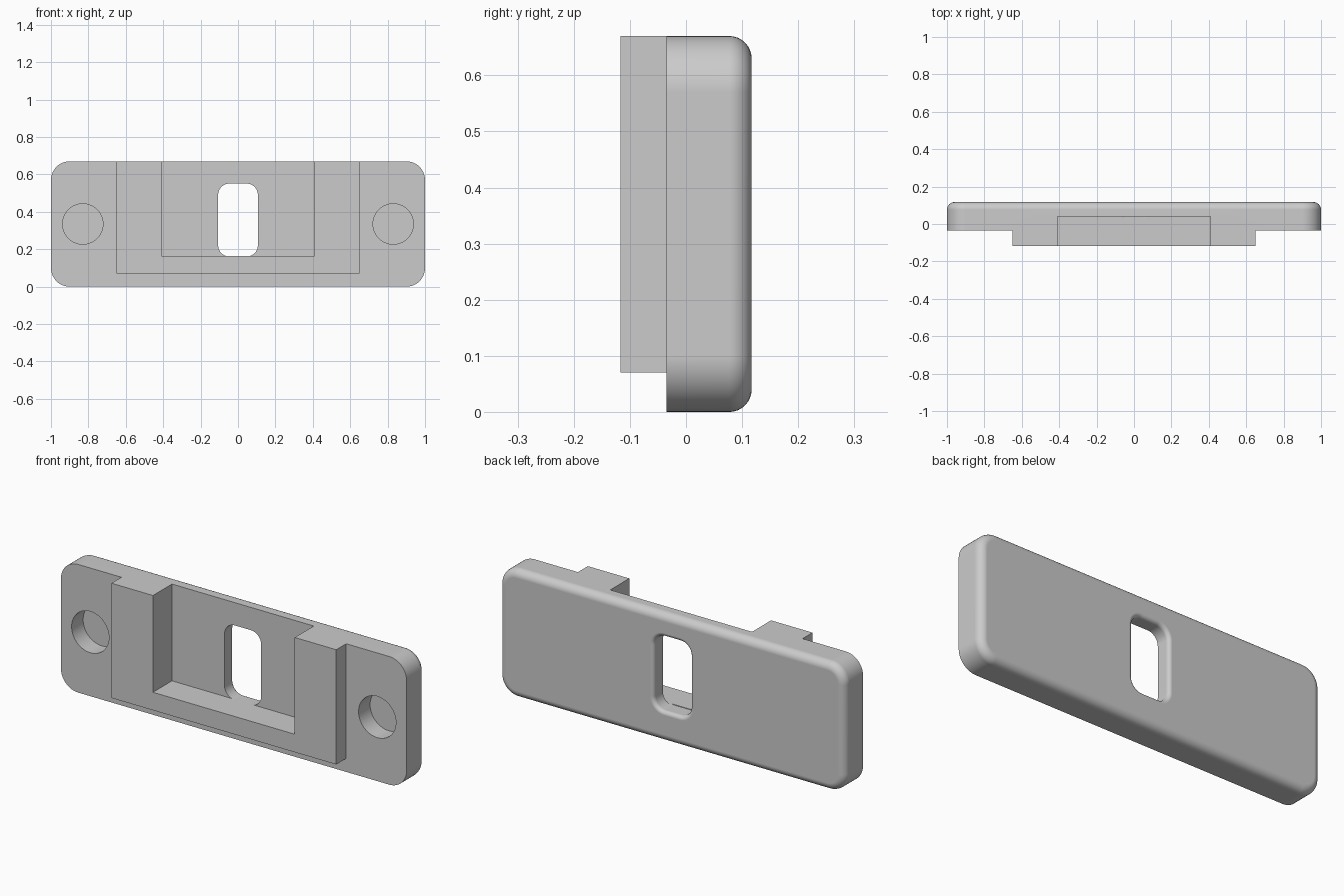
import bpy, bmesh, math

if "Cube" in bpy.data.objects:
    bpy.data.objects.remove(bpy.data.objects["Cube"], do_unlink=True)

HEIGHT = 0.67
BACK = 0.117
FACE = -0.035
FRONT = -0.117

grey = bpy.data.materials.new("light_grey")
grey.use_nodes = True
grey.diffuse_color = (0.6, 0.6, 0.6, 1)
grey.node_tree.nodes["Principled BSDF"].inputs["Base Color"].default_value = (0.6, 0.6, 0.6, 1)


def rounded_rect(hw, hh, radius, steps=12):
    """Outline in x and z; a zero radius gives a plain rectangle."""
    points = []
    for quarter, (sx, sz) in enumerate([(1, 1), (-1, 1), (-1, -1), (1, -1)]):
        count = steps if radius else 0
        for i in range(count + 1):
            a = math.pi / 2 * (quarter + (i / count if count else 0))
            points.append((sx * (hw - radius) + radius * math.cos(a),
                           sz * (hh - radius) + radius * math.sin(a)))
    return points


def loft(name, x, z, hw, hh, radius, rings):
    """Solid through outlines stacked along y; each ring is (y, outward offset)."""
    bm = bmesh.new()
    loops = []
    for y, grow in rings:
        outline = rounded_rect(hw + grow, hh + grow, radius + grow if radius else 0)
        loops.append([bm.verts.new((x + px, y, z + pz)) for px, pz in outline])
    n = len(loops[0])
    for a, b in zip(loops, loops[1:]):
        for i in range(n):
            j = (i + 1) % n
            bm.faces.new((a[i], a[j], b[j], b[i]))
    bm.faces.new(loops[0])
    bm.faces.new(loops[-1])
    bmesh.ops.recalc_face_normals(bm, faces=bm.faces[:])
    mesh = bpy.data.meshes.new(name)
    bm.to_mesh(mesh)
    bm.free()
    mesh.materials.append(grey)
    obj = bpy.data.objects.new(name, mesh)
    bpy.context.collection.objects.link(obj)
    return obj


def fillet(radius, inward, steps=8):
    """Quarter-round rings that end at the back face."""
    rings = []
    for i in range(steps + 1):
        a = math.pi / 2 * i / steps
        shift = radius * (1 - math.cos(a))
        rings.append((BACK - radius + radius * math.sin(a), -shift if inward else shift))
    return rings


def combine(target, tool, operation):
    mod = target.modifiers.new(operation.lower(), "BOOLEAN")
    mod.operation = operation
    mod.solver = "EXACT"
    mod.object = tool
    bpy.context.view_layer.objects.active = target
    bpy.ops.object.modifier_apply(modifier=mod.name)
    bpy.data.objects.remove(tool, do_unlink=True)


# Plate with rounded corners and a rounded back edge
plate = loft("mounting_plate", 0, HEIGHT / 2, 1.0, HEIGHT / 2, 0.1,
             [(FACE, 0)] + fillet(0.04, True))

# Raised block on the front, flush with the top
block = loft("raised_block", 0, (0.07 + HEIGHT) / 2, 0.65, (HEIGHT - 0.07) / 2, 0,
             [(FRONT, 0), (FACE, 0)])
combine(plate, block, "UNION")

# Pocket open to the front and top
pocket = loft("pocket_cutter", 0, 0.164 + 0.4, 0.41, 0.4, 0, [(-0.3, 0), (0.04, 0)])
combine(plate, pocket, "DIFFERENCE")

# Through slot, flared at the back
slot = loft("slot_cutter", 0, 0.356, 0.106, 0.195, 0.06,
            [(0.03, 0)] + fillet(0.02, False) + [(BACK + 0.05, 0.02)])
combine(plate, slot, "DIFFERENCE")

# Blind round recesses at both ends
for side in (-1, 1):
    recess = loft("recess_cutter", side * 0.83, HEIGHT / 2, 0.108, 0.108, 0.108,
                  [(-0.2, 0), (0.06, 0)])
    bm = bmesh.new()
    bm.from_mesh(recess.data)
    bmesh.ops.remove_doubles(bm, verts=bm.verts[:], dist=0.0005)
    bm.to_mesh(recess.data)
    bm.free()
    combine(plate, recess, "DIFFERENCE")

# Smooth rounds, crisp edges, flat large faces
bpy.ops.object.select_all(action="DESELECT")
plate.select_set(True)
bpy.context.view_layer.objects.active = plate
bpy.ops.object.shade_smooth_by_angle(angle=math.radians(30))
normals = plate.modifiers.new("even_normals", "WEIGHTED_NORMAL")
normals.keep_sharp = True
